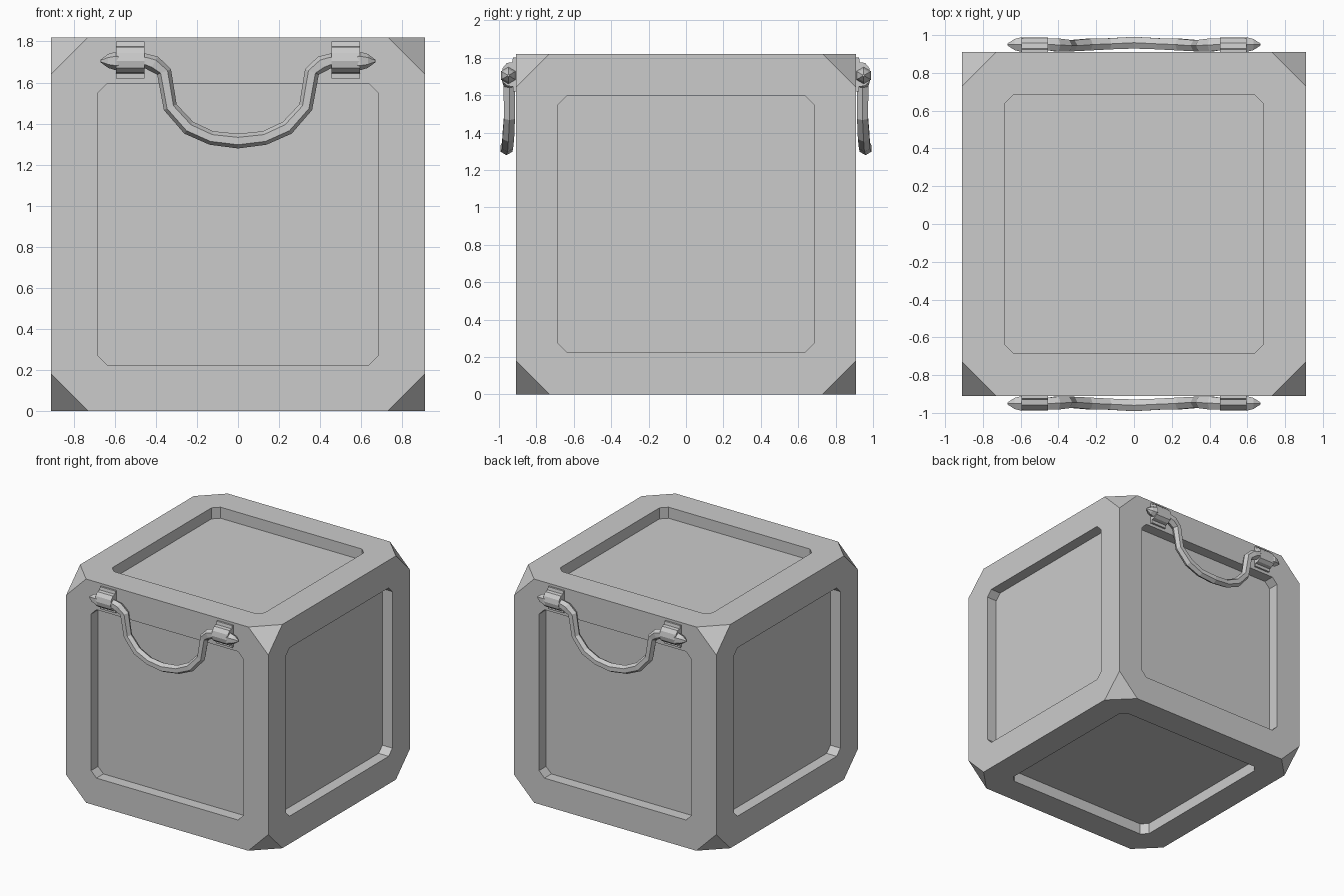
import bpy, bmesh
from math import cos, sin, pi
from mathutils import Vector, Matrix

if "Cube" in bpy.data.objects:
    bpy.data.objects.remove(bpy.data.objects["Cube"])

H = 0.91  # half width of the crate


def finish(name, bm, matrix=None):
    if matrix:
        bm.transform(matrix)
    bmesh.ops.recalc_face_normals(bm, faces=bm.faces[:])
    me = bpy.data.meshes.new(name)
    bm.to_mesh(me)
    bm.free()
    ob = bpy.data.objects.new(name, me)
    bpy.context.collection.objects.link(ob)
    return ob


# Crate body: cube with cut corners and a recessed panel on every side
def crate():
    bm = bmesh.new()
    bmesh.ops.create_cube(bm, size=2 * H, matrix=Matrix.Translation((0, 0, H)))
    bmesh.ops.bevel(bm, geom=bm.verts[:], offset=0.18, segments=1,
                    affect='VERTICES')
    sides = [f for f in bm.faces if len(f.verts) == 8]
    bmesh.ops.inset_individual(bm, faces=sides, thickness=0.225, use_even_offset=True)
    for f in sides:
        n = f.normal.copy()
        new = bmesh.ops.extrude_discrete_faces(bm, faces=[f])["faces"][0]
        bmesh.ops.translate(bm, vec=n * -0.09, verts=new.verts[:])
    finish("crate_body", bm)


# Handle: six-sided bar swept along a drooping path with pointed ends
def handle(name, turn):
    half = [  # x, y, z, radius
        (0.67, -0.95, 1.705, 0.006), (0.632, -0.95, 1.705, 0.034),
        (0.595, -0.95, 1.705, 0.045), (0.57, -0.95, 1.705, 0.036),
        (0.45, -0.95, 1.705, 0.036), (0.41, -0.948, 1.692, 0.04),
        (0.36, -0.944, 1.652, 0.036), (0.33, -0.944, 1.48, 0.034),
        (0.24, -0.95, 1.38, 0.036), (0.13, -0.954, 1.33, 0.034)]
    path = half + [(0, -0.96, 1.315, 0.036)] + \
        [(-x, y, z, r) for x, y, z, r in reversed(half)]
    pts = [Vector(p[:3]) for p in path]
    bm = bmesh.new()
    rings = []
    for i, p in enumerate(pts):
        t = pts[min(i + 1, len(pts) - 1)] - pts[max(i - 1, 0)]
        t.y = 0
        side = Vector((-t.z, 0, t.x)).normalized()
        r = path[i][3]
        rings.append([bm.verts.new(p + r * (side * cos(a) + Vector((0, sin(a), 0))))
                      for a in (k * pi / 3 for k in range(6))])
    for a, b in zip(rings, rings[1:]):
        for k in range(6):
            bm.faces.new((a[k], a[k - 1], b[k - 1], b[k]))
    bm.faces.new(rings[0])
    bm.faces.new(rings[-1])
    finish(name, bm, turn)


# Bracket: stepped and rounded clamp profile extruded sideways
def bracket(name, x, turn):
    profile = [(-0.90, 1.62), (-0.925, 1.62), (-0.925, 1.645), (-0.955, 1.65),
               (-0.98, 1.67), (-0.988, 1.705), (-0.98, 1.745), (-0.958, 1.772),
               (-0.93, 1.776), (-0.925, 1.80), (-0.90, 1.80)]
    bm = bmesh.new()
    f = bm.faces.new([bm.verts.new((x - 0.07, y, z)) for y, z in profile])
    ext = bmesh.ops.extrude_face_region(bm, geom=[f], use_keep_orig=True)["geom"]
    bmesh.ops.translate(bm, vec=(0.14, 0, 0),
                        verts=[v for v in ext if isinstance(v, bmesh.types.BMVert)])
    finish(name, bm, turn)


crate()
for place, angle in (("front", 0), ("back", pi)):
    turn = Matrix.Rotation(angle, 4, 'Z')
    handle(place + "_handle", turn)
    for label, x in (("left", -0.525), ("right", 0.525)):
        bracket(f"{place}_{label}_bracket", x, turn)
